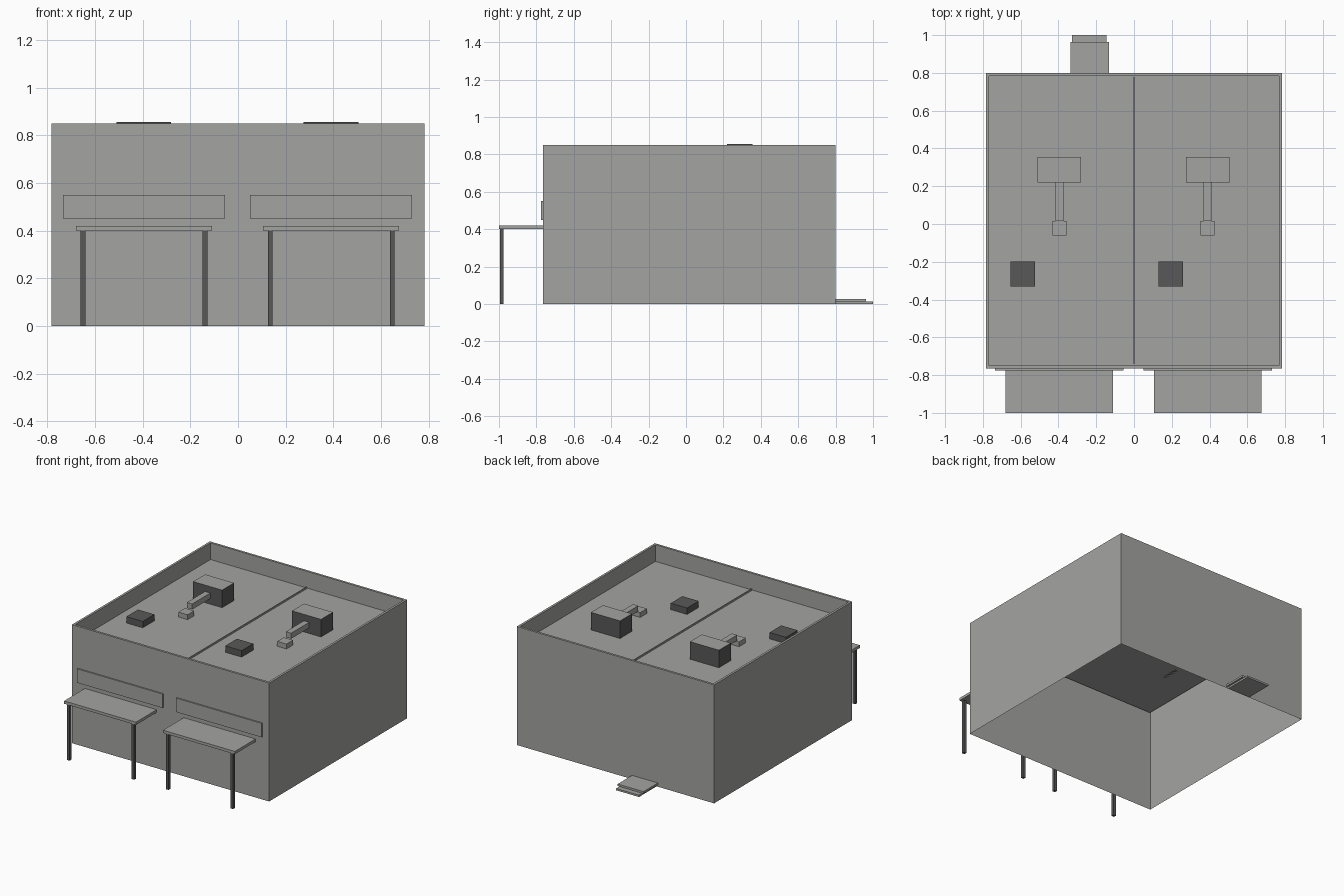
import bpy
import bmesh

cube = bpy.data.objects.get("Cube")
if cube:
    bpy.data.objects.remove(cube, do_unlink=True)


def material(name, color):
    mat = bpy.data.materials.new(name)
    mat.use_nodes = True
    mat.diffuse_color = color
    mat.node_tree.nodes["Principled BSDF"].inputs["Base Color"].default_value = color
    return mat


GREY = material("concrete grey", (0.37, 0.37, 0.36, 1))
DARK = material("dark metal", (0.098, 0.098, 0.102, 1))


def box_bmesh(xs, ys, zs):
    """Box between the given (min, max) limits."""
    bm = bmesh.new()
    bmesh.ops.create_cube(bm, size=1)
    for v in bm.verts:
        v.co = [lim[int(c > 0)] for lim, c in zip((xs, ys, zs), v.co)]
    bm.normal_update()
    return bm


def finish(bm, name, *mats):
    mesh = bpy.data.meshes.new(name)
    bm.to_mesh(mesh)
    bm.free()
    for mat in mats:
        mesh.materials.append(mat)
    obj = bpy.data.objects.new(name, mesh)
    bpy.context.collection.objects.link(obj)
    return obj


def box(name, xs, ys, zs, mat=GREY):
    return finish(box_bmesh(xs, ys, zs), name, mat)


def around(center, half):
    return (center - half, center + half)


ROOF = 0.73
FRONT, BACK = -0.765, 0.80

# Building shell: open underneath, thin parapet around a sunken roof
bm = box_bmesh((-0.783, 0.783), (FRONT, BACK), (0, 0.85))
bottom = min(bm.faces, key=lambda f: f.normal.z)
top = max(bm.faces, key=lambda f: f.normal.z)
bmesh.ops.delete(bm, geom=[bottom], context='FACES_ONLY')
bmesh.ops.inset_region(bm, faces=[top], thickness=0.023)
down = bmesh.ops.extrude_discrete_faces(bm, faces=[top])["faces"]
bmesh.ops.translate(bm, verts=down[0].verts, vec=(0, 0, ROOF - 0.85))
bmesh.ops.remove_doubles(bm, verts=bm.verts, dist=0.0001)
finish(bm, "building_shell", GREY)

# Seam between the two halves of the roof
box("roof_divider", around(0, 0.003), (FRONT + 0.023, BACK - 0.023), (ROOF, ROOF + 0.012))

# Two identical shop units
for side, cx in (("right", -0.395), ("left", 0.39)):
    # Front sign board, canopy and posts
    box(side + "_sign_board", around(cx, 0.34), (FRONT - 0.01, FRONT), (0.45, 0.55))
    box(side + "_canopy", around(cx, 0.285), (-1.0, FRONT), (0.40, 0.42))
    for n, px in enumerate((-0.255, 0.257)):
        box(f"{side}_canopy_post_{n + 1}", around(cx + px, 0.01),
            (-0.995, -0.975), (0, 0.40), DARK)

    # Rooftop air handler: dark sides, light lid
    bm = box_bmesh(around(cx, 0.115), (0.22, 0.355), (ROOF, 0.856))
    for f in bm.faces:
        f.material_index = 0 if f.normal.z > 0.5 else 1
    finish(bm, side + "_air_handler", GREY, DARK)

    # Duct and its outlet
    box(side + "_duct", around(cx, 0.021), (0.015, 0.22), (0.77, 0.81))
    box(side + "_duct_outlet", around(cx, 0.037), (-0.06, 0.015), (ROOF, 0.765))

    # Square roof vent
    box(side + "_roof_vent", around(cx - 0.195, 0.065), (-0.33, -0.198),
        (ROOF, 0.776), DARK)

# Back doorstep
box("back_landing", (-0.337, -0.132), (BACK, 0.963), (0.013, 0.027))
box("back_step", (-0.327, -0.146), (BACK, 1.0), (0, 0.013))
